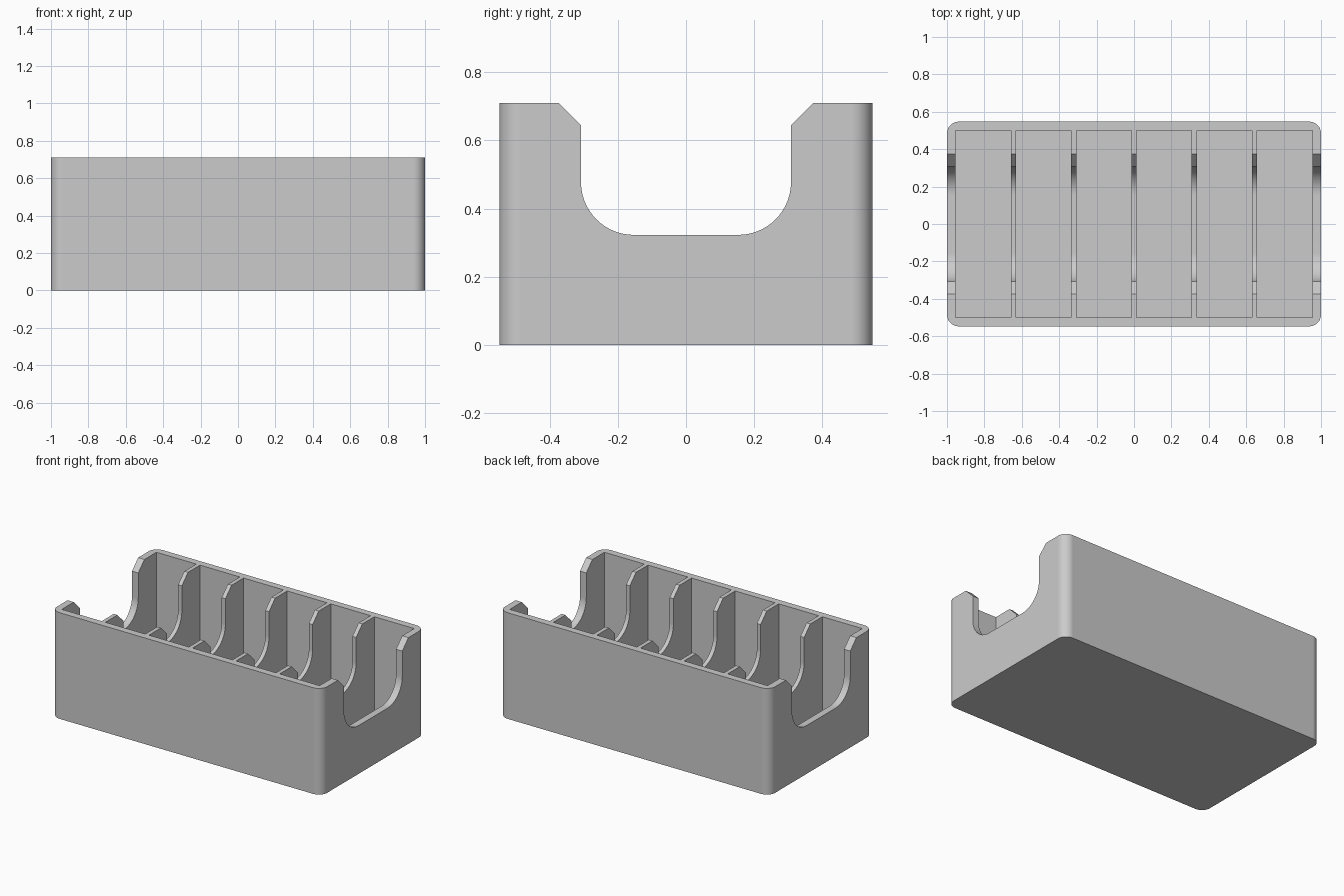
import bpy
import bmesh
from math import cos, sin, pi, radians
from mathutils import Matrix, Vector

HALF_X, HALF_Y, HEIGHT = 1.0, 0.547, 0.71
CORNER = 0.063
FLOOR = 0.047
POCKETS, PITCH, POCKET_X, POCKET_Y = 6, 0.3225, 0.295, 1.0
NOTCH_Y, NOTCH_Z, NOTCH_R, CHAMFER = 0.308, 0.323, 0.155, 0.065
STEPS = 14

cube = bpy.data.objects.get("Cube")
if cube:
    bpy.data.objects.remove(cube, do_unlink=True)


def arc(cx, cy, r, start):
    """Quarter circle of points, counter-clockwise from the start angle."""
    return [(cx + r * cos(start + i * pi / 2 / STEPS),
             cy + r * sin(start + i * pi / 2 / STEPS)) for i in range(STEPS + 1)]


def prism(name, profile, to_3d, sweep):
    """Extrude a flat profile along the sweep vector."""
    bm = bmesh.new()
    face = bm.faces.new([bm.verts.new(to_3d(a, b)) for a, b in profile])
    ext = bmesh.ops.extrude_face_region(bm, geom=[face])
    moved = [v for v in ext["geom"] if isinstance(v, bmesh.types.BMVert)]
    bmesh.ops.translate(bm, vec=sweep, verts=moved)
    bmesh.ops.recalc_face_normals(bm, faces=bm.faces)
    return to_object(name, bm)


def to_object(name, bm):
    mesh = bpy.data.meshes.new(name)
    bm.to_mesh(mesh)
    bm.free()
    obj = bpy.data.objects.new(name, mesh)
    bpy.context.collection.objects.link(obj)
    return obj


def cut(target, cutter):
    """Subtract the cutter, then discard it."""
    cutter.hide_render = True
    mod = target.modifiers.new("cut", 'BOOLEAN')
    mod.operation = 'DIFFERENCE'
    mod.solver = 'EXACT'
    mod.object = cutter
    bpy.context.view_layer.objects.active = target
    bpy.ops.object.modifier_apply(modifier=mod.name)
    bpy.data.objects.remove(cutter, do_unlink=True)


# Outer block with rounded upright corners
ix, iy = HALF_X - CORNER, HALF_Y - CORNER
outline = (arc(ix, iy, CORNER, 0) + arc(-ix, iy, CORNER, pi / 2)
           + arc(-ix, -iy, CORNER, pi) + arc(ix, -iy, CORNER, 3 * pi / 2))
tray = prism("divided_tray", outline, lambda a, b: (a, b, 0), Vector((0, 0, HEIGHT)))

# Row of square-cornered compartments
bm = bmesh.new()
depth = HEIGHT + 0.2 - FLOOR
for i in range(POCKETS):
    x = (i - (POCKETS - 1) / 2) * PITCH
    place = Matrix.Translation((x, 0, FLOOR + depth / 2))
    size = Matrix.Diagonal((POCKET_X, POCKET_Y, depth, 1))
    bmesh.ops.create_cube(bm, size=1, matrix=place @ size)
cut(tray, to_object("compartment_cutter", bm))

# Chamfered, round-bottomed notch through end walls and dividers
OVER = 0.1
top = HEIGHT + OVER
cy, cz = NOTCH_Y - NOTCH_R, NOTCH_Z + NOTCH_R
right = [(NOTCH_Y, HEIGHT - CHAMFER), (NOTCH_Y + CHAMFER + OVER, top)]
left = [(-y, z) for y, z in reversed(right)]
notch = arc(-cy, cz, NOTCH_R, pi) + arc(cy, cz, NOTCH_R, 3 * pi / 2) + right + left
cut(tray, prism("notch_cutter", notch, lambda a, b: (-1.2, a, b), Vector((2.4, 0, 0))))

# Single grey plastic
grey = bpy.data.materials.new("light_grey")
grey.use_nodes = True
colour = (0.6, 0.6, 0.6, 1)
grey.diffuse_color = colour
grey.node_tree.nodes["Principled BSDF"].inputs["Base Color"].default_value = colour
tray.data.materials.clear()
tray.data.materials.append(grey)

# Smooth curves, crisp edges, even flats
bpy.ops.object.select_all(action='DESELECT')
tray.select_set(True)
bpy.context.view_layer.objects.active = tray
bpy.ops.object.shade_smooth_by_angle(angle=radians(30))
weighted = tray.modifiers.new("even_flats", 'WEIGHTED_NORMAL')
weighted.keep_sharp = True
